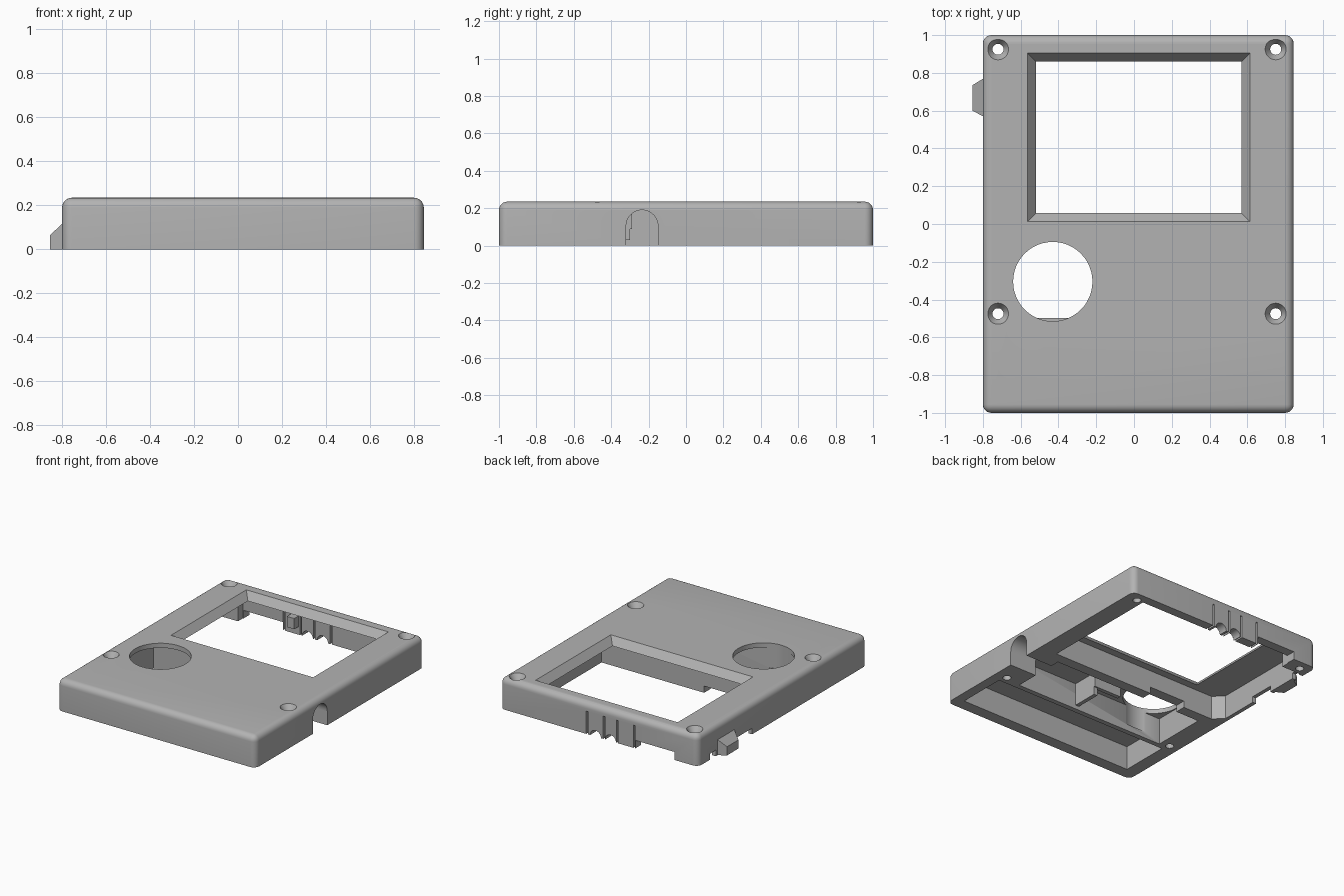
import bpy, bmesh, math
from mathutils import Matrix, Vector

cube = bpy.data.objects.get("Cube")
if cube:
    bpy.data.objects.remove(cube, do_unlink=True)

grey = bpy.data.materials.new("plain grey")
grey.use_nodes = True
colour = (0.45, 0.45, 0.45, 1)
grey.diffuse_color = colour
grey.node_tree.nodes["Principled BSDF"].inputs["Base Color"].default_value = colour

TOP, CEILING = 0.235, 0.18
LEFT, RIGHT = -0.80, 0.845


def finish(name, bm):
    bmesh.ops.recalc_face_normals(bm, faces=bm.faces)
    mesh = bpy.data.meshes.new(name)
    bm.to_mesh(mesh)
    bm.free()
    mesh.materials.append(grey)
    ob = bpy.data.objects.new(name, mesh)
    bpy.context.scene.collection.objects.link(ob)
    return ob


def box_mesh(x0, x1, y0, y1, z0, z1):
    bm = bmesh.new()
    bmesh.ops.create_cube(bm, size=1)
    for v in bm.verts:
        v.co = Vector(((x0 + x1) / 2 + v.co.x * (x1 - x0),
                       (y0 + y1) / 2 + v.co.y * (y1 - y0),
                       (z0 + z1) / 2 + v.co.z * (z1 - z0)))
    return bm


def box(name, *size):
    return finish(name, box_mesh(*size))


def prism(name, outline, z0, z1):
    bm = bmesh.new()
    face = bm.faces.new([bm.verts.new((x, y, z0)) for x, y in outline])
    new = bmesh.ops.extrude_face_region(bm, geom=[face])["geom"]
    bmesh.ops.translate(bm, vec=(0, 0, z1 - z0),
                        verts=[g for g in new if isinstance(g, bmesh.types.BMVert)])
    return finish(name, bm)


def loft(name, low, high):
    """Join two four-point loops into a tapered block."""
    bm = bmesh.new()
    a = [bm.verts.new(p) for p in low]
    b = [bm.verts.new(p) for p in high]
    bm.faces.new(a)
    bm.faces.new(b)
    for i in range(4):
        j = (i + 1) % 4
        bm.faces.new((a[i], a[j], b[j], b[i]))
    return finish(name, bm)


def cone(name, centre, r_low, r_high, depth, axis="Z"):
    turn = {"Z": Matrix(), "X": Matrix.Rotation(math.pi / 2, 4, "Y"),
            "Y": Matrix.Rotation(math.pi / 2, 4, "X")}[axis]
    bm = bmesh.new()
    bmesh.ops.create_cone(bm, cap_ends=True, segments=48, radius1=r_low, radius2=r_high,
                          depth=depth, matrix=Matrix.Translation(centre) @ turn)
    return finish(name, bm)


def rect(x0, x1, y0, y1, z, grow=0):
    x0, x1, y0, y1 = x0 - grow, x1 + grow, y0 - grow, y1 + grow
    return [(x0, y0, z), (x1, y0, z), (x1, y1, z), (x0, y1, z)]


# Housing block with rounded top and upright edges
bm = box_mesh(LEFT, RIGHT, -1, 1, 0, TOP)
edges = [e for e in bm.edges if any(v.co.z > 0.1 for v in e.verts)]
bmesh.ops.bevel(bm, geom=edges, offset=0.045, segments=6, profile=0.5, affect="EDGES")
housing = finish("housing", bm)

cutters = []
cut = cutters.append

# Screen bay, seen from below, with one chamfered corner
cut(prism("screen_bay", [(-0.70, 0), (0.70, 0), (0.70, 0.93), (-0.61, 0.93), (-0.61, 0.87),
                         (-0.77, 0.87), (-0.77, 0.07)], -0.1, CEILING))
# Sloped screen window
window = (-0.52, 0.57, 0.057, 0.86)
cut(loft("window", rect(*window, CEILING - 0.011, -0.009), rect(*window, TOP + 0.011, 0.053)))
# Speaker bay, battery bay and passage between bays
cut(box("speaker_bay", -0.646, 0.62, -0.497, -0.08, -0.1, 0.2))
cut(box("battery_bay", -0.70, 0.77, -0.91, -0.535, -0.1, CEILING))
cut(box("bay_passage", -0.45, -0.15, -0.1, 0.02, -0.1, 0.05))
# Round speaker opening
cut(cone("speaker_opening", (-0.43, -0.305, 0.2), 0.21, 0.21, 0.3))
# Countersunk screw holes
for x in (-0.72, 0.75):
    for y in (-0.475, 0.925):
        cut(cone("screw_hole", (x, y, 0.1), 0.029, 0.029, 0.5))
        cut(cone("countersink", (x, y, TOP - 0.02), 0.029, 0.057, 0.044))
# Arched cable exit in the side wall
cut(cone("cable_arch", (0.75, -0.235, 0.105), 0.085, 0.085, 0.3, "X"))
cut(box("cable_slot", 0.6, 0.9, -0.32, -0.15, -0.1, 0.105))
# Button slits and scallops in the back wall
for x in (0.12, -0.02, -0.13, -0.27):
    cut(box("button_slit", x - 0.007, x + 0.007, 0.9, 1.05, -0.1, CEILING - 0.01))
for x in (0.05, -0.075):
    cut(cone("button_scallop", (x, 0.98, 0), 0.045, 0.045, 0.2, "Y"))
cut(box("back_notch", -0.605, -0.28, 0.9, 1.05, -0.1, 0.06))
# Relief notches beside the side catch
for y0, y1 in ((0.36, 0.55), (0.79, 0.86)):
    cut(box("side_notch", -0.9, -0.74, y0, y1, -0.1, 0.045))

for c in cutters:
    c.hide_render = True
    mod = housing.modifiers.new(c.name, "BOOLEAN")
    mod.operation, mod.solver, mod.object = "DIFFERENCE", "EXACT", c
bpy.context.view_layer.update()
result = bpy.data.meshes.new_from_object(
    housing.evaluated_get(bpy.context.evaluated_depsgraph_get()))
housing.modifiers.clear()
housing.data = result
for c in cutters:
    bpy.data.objects.remove(c, do_unlink=True)

# Wedge-shaped catch on the side wall
catch = [(-0.855, 0.60, 0), (-0.855, 0.735, 0), (-0.855, 0.735, 0.065), (-0.855, 0.60, 0.065)]
root = [(-0.79, 0.565, 0), (-0.79, 0.775, 0), (-0.79, 0.775, 0.125), (-0.79, 0.565, 0.125)]
loft("side_catch", catch, root)
# Inner ribs and button stop
box("centre_rib", 0.08, 0.11, -0.5, -0.30, 0.03, 0.205)
box("cross_rib", -0.12, 0.11, -0.32, -0.29, 0.09, 0.205)
box("button_stop", -0.21, -0.15, 0.88, 0.95, 0.06, 0.14)

# Smooth the rounded parts, keep corners crisp
bpy.ops.object.select_all(action="DESELECT")
housing.select_set(True)
bpy.context.view_layer.objects.active = housing
bpy.ops.object.shade_smooth_by_angle(angle=math.radians(30))
